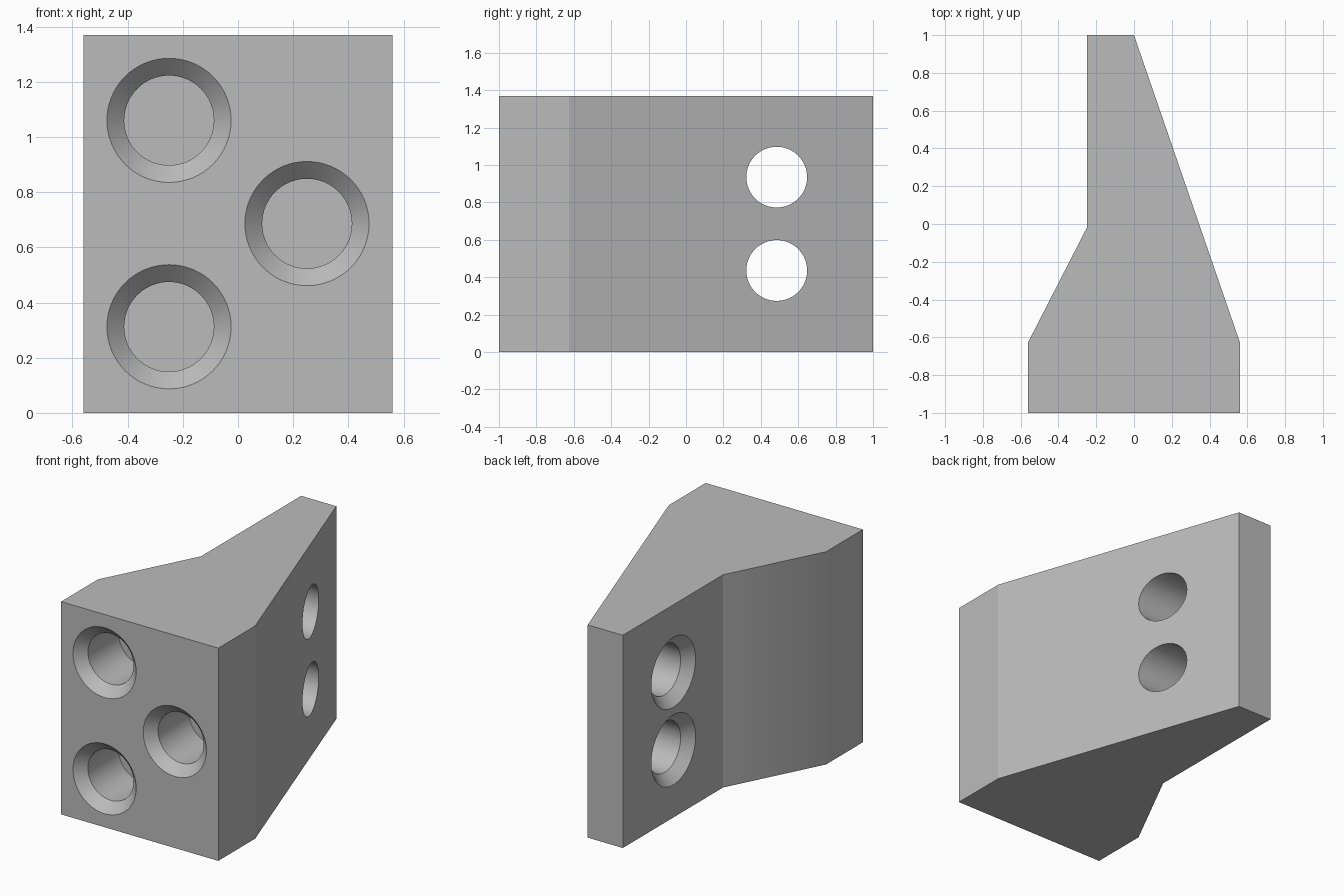
import bpy, bmesh, math
from mathutils import Matrix, Vector

cube = bpy.data.objects.get("Cube")
if cube:
    bpy.data.objects.remove(cube, do_unlink=True)

HEIGHT = 1.37
HOLE_R, CHAMFER = 0.1625, 0.0625
OVER = 0.02          # cutter overshoot outside the face

grey = bpy.data.materials.new("plain grey")
grey.use_nodes = True
grey.diffuse_color = (0.5, 0.5, 0.5, 1)
grey.node_tree.nodes["Principled BSDF"].inputs["Base Color"].default_value = (0.5, 0.5, 0.5, 1)


def add_object(name, bm):
    bmesh.ops.recalc_face_normals(bm, faces=bm.faces)
    mesh = bpy.data.meshes.new(name)
    bm.to_mesh(mesh)
    bm.free()
    mesh.materials.append(grey)
    obj = bpy.data.objects.new(name, mesh)
    bpy.context.collection.objects.link(obj)
    return obj


def hole_cutter(name, centre, direction, depth, segments=64):
    """Countersunk drill shape running from centre along direction."""
    profile = [(HOLE_R + CHAMFER + OVER, -OVER), (HOLE_R, CHAMFER), (HOLE_R, depth)]
    bm = bmesh.new()
    rings = [[bm.verts.new((r * math.cos(2 * math.pi * i / segments),
                            r * math.sin(2 * math.pi * i / segments), d))
              for i in range(segments)] for r, d in profile]
    for a, b in zip(rings, rings[1:]):
        for i in range(segments):
            j = (i + 1) % segments
            bm.faces.new((a[i], a[j], b[j], b[i]))
    bm.faces.new(rings[0])
    bm.faces.new(rings[-1])
    turn = Vector(direction).to_track_quat('Z', 'Y').to_matrix().to_4x4()
    bm.transform(Matrix.Translation(centre) @ turn)
    obj = add_object(name, bm)
    obj.hide_render = True
    return obj


# Bracket body: plan outline extruded upward
outline = [(-0.56, -1), (0.56, -1), (0.56, -0.625), (0, 1),
           (-0.25, 1), (-0.25, -0.02), (-0.56, -0.625)]
bm = bmesh.new()
base = bm.faces.new([bm.verts.new((x, y, 0)) for x, y in outline])
top = bmesh.ops.extrude_face_region(bm, geom=[base])["geom"]
bmesh.ops.translate(bm, vec=(0, 0, HEIGHT),
                    verts=[v for v in top if isinstance(v, bmesh.types.BMVert)])
body = add_object("bracket_body", bm)

# Three blind holes in the front, two through holes in the web
cutters = [hole_cutter("front_hole_cutter", (x, -1, z), (0, 1, 0), 0.375)
           for x, z in ((-0.25, 1.06), (0.25, 0.686), (-0.25, 0.312))]
cutters += [hole_cutter("web_hole_cutter", (-0.25, 0.485, z), (1, 0, 0), 0.9)
            for z in (0.935, 0.436)]

bpy.context.view_layer.objects.active = body
for cutter in cutters:
    mod = body.modifiers.new("hole", 'BOOLEAN')
    mod.operation = 'DIFFERENCE'
    mod.solver = 'EXACT'
    mod.object = cutter
    bpy.ops.object.modifier_apply(modifier=mod.name)
    bpy.data.objects.remove(cutter, do_unlink=True)

# Smooth hole walls, crisp rims and flat sides
bpy.ops.object.select_all(action='DESELECT')
body.select_set(True)
bpy.ops.object.shade_smooth_by_angle(angle=math.radians(15))

# Soft bend where the sloped flank meets the front block
for edge in body.data.edges:
    if all(abs(body.data.vertices[v].co.x + 0.56) < 1e-3 and
           abs(body.data.vertices[v].co.y + 0.625) < 1e-3 for v in edge.vertices):
        edge.use_edge_sharp = False
